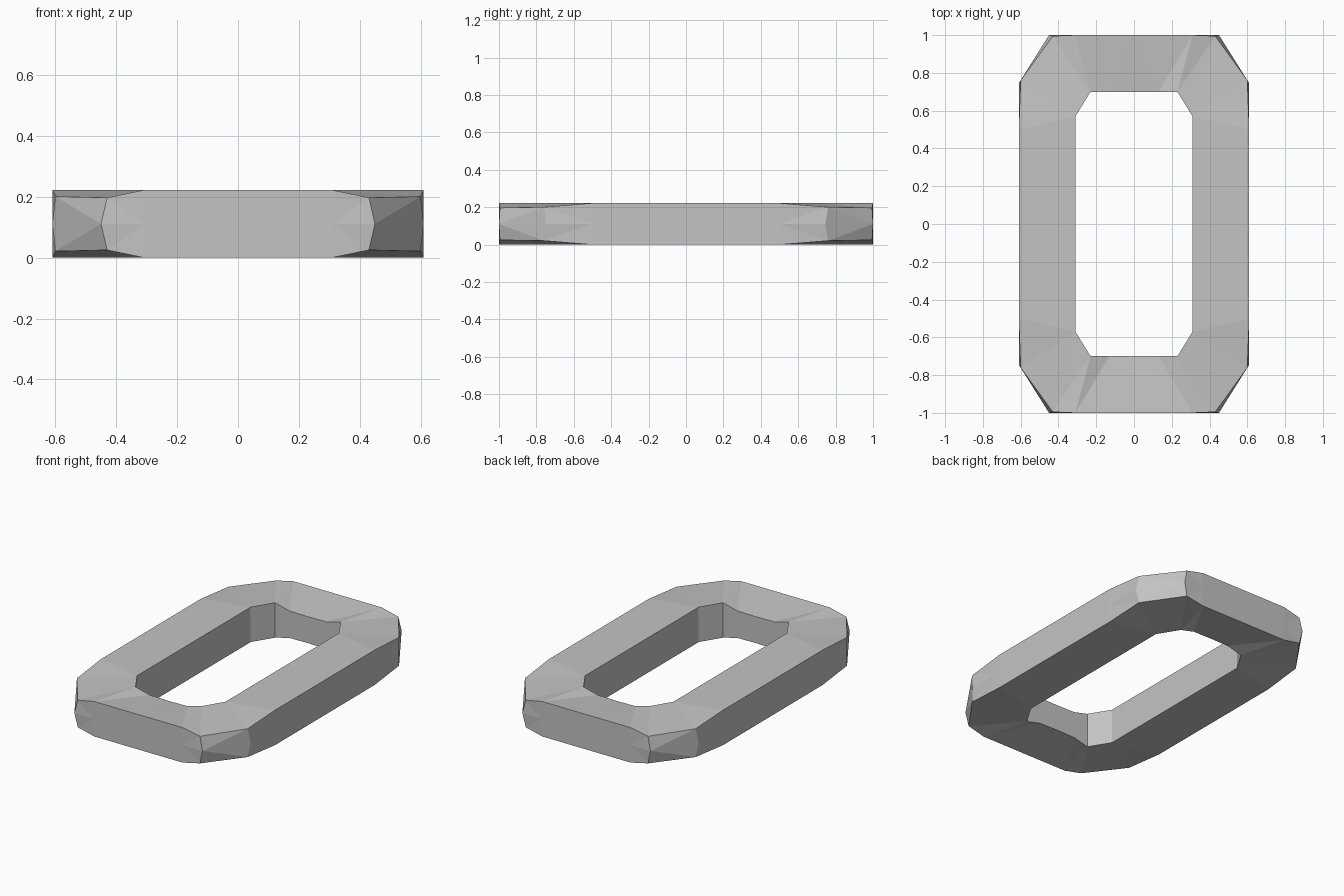
import bpy
import bmesh

cube = bpy.data.objects.get("Cube")
if cube:
    bpy.data.objects.remove(cube, do_unlink=True)

HALF = 0.111  # half the thickness

# Light grey stone or metal
grey = bpy.data.materials.new("light_grey")
grey.use_nodes = True
colour = (0.55, 0.55, 0.55, 1)
grey.diffuse_color = colour
grey.node_tree.nodes["Principled BSDF"].inputs["Base Color"].default_value = colour

# One eighth of the link: matching points from the end middle to the side middle
outer_mid = [(0, 1, 0), (0.31, 1, 0), (0.45, 1, 0),
             (0.61, 0.745, 0), (0.61, 0.5, 0), (0.61, 0, 0)]
outer_top = [(0, 1, HALF), (0.31, 1, HALF), (0.43, 0.995, 0.086),
             (0.6, 0.76, 0.09), (0.61, 0.5, HALF), (0.61, 0, HALF)]
inner_top = [(0, 0.7, 0.084), (0.13, 0.7, 0.086), (0.23, 0.7, HALF),
             (0.31, 0.57, HALF), (0.31, 0.33, HALF), (0.31, 0, HALF)]
inner_mid = [(x, y, 0) for x, y, z in inner_top]

bm = bmesh.new()
rings = [[bm.verts.new(p) for p in ring]
         for ring in (outer_mid, outer_top, inner_top, inner_mid)]

# Outer wall, top and inner wall as triangle strips
for a, b in zip(rings, rings[1:]):
    for i in range(len(a) - 1):
        if i < 3:
            tris = ((a[i], a[i + 1], b[i + 1]), (a[i], b[i + 1], b[i]))
        else:
            tris = ((a[i], a[i + 1], b[i]), (a[i + 1], b[i + 1], b[i]))
        for tri in tris:
            bm.faces.new(tri)

# Reflect the eighth across all three axes and weld it
for axis in range(3):
    copy = bmesh.ops.duplicate(bm, geom=bm.verts[:] + bm.edges[:] + bm.faces[:])
    for g in copy["geom"]:
        if isinstance(g, bmesh.types.BMVert):
            g.co[axis] *= -1
    bmesh.ops.remove_doubles(bm, verts=bm.verts[:], dist=0.0005)
bmesh.ops.recalc_face_normals(bm, faces=bm.faces[:])

mesh = bpy.data.meshes.new("chain_link")
bm.to_mesh(mesh)
bm.free()
mesh.materials.append(grey)
link = bpy.data.objects.new("chain_link", mesh)
link.location.z = HALF
bpy.context.collection.objects.link(link)
